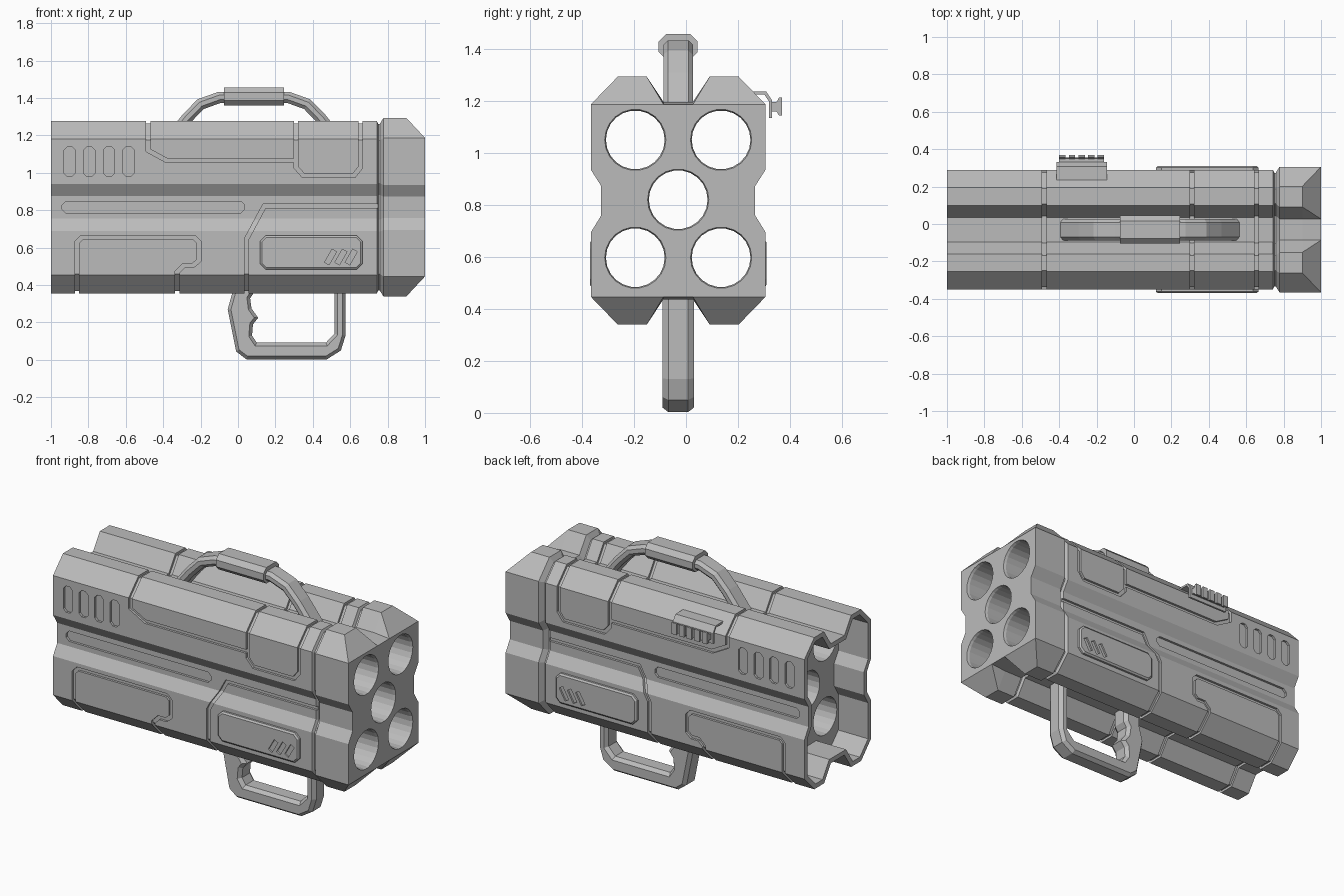
import bpy, bmesh, math
from mathutils import Vector

YC = -0.03  # centre plane of the launcher body

if "Cube" in bpy.data.objects:
    bpy.data.objects.remove(bpy.data.objects["Cube"], do_unlink=True)

grey = bpy.data.materials.new("gun_metal_grey")
grey.use_nodes = True
GREY = (0.5, 0.5, 0.5, 1)
grey.diffuse_color = GREY
grey.node_tree.nodes["Principled BSDF"].inputs["Base Color"].default_value = GREY


def normals(pts, closed):
    """Mitred normals (to the right of the travel direction) at each point."""
    out, n = [], len(pts)
    for i, p in enumerate(pts):
        sides = []
        if closed or i > 0:
            sides.append(Vector(p) - Vector(pts[i - 1]))
        if closed or i < n - 1:
            sides.append(Vector(pts[(i + 1) % n]) - Vector(p))
        ns = [Vector((s.y, -s.x)).normalized() for s in sides]
        a, b = ns[0], ns[-1]
        out.append((a + b) / (1 + a.dot(b)))
    return out


def offset(pts, o):
    """Grow (o > 0) or shrink a closed outline."""
    area = sum(pts[i - 1][0] * p[1] - p[0] * pts[i - 1][1] for i, p in enumerate(pts))
    o = o if area > 0 else -o
    return [tuple(Vector(p) + n * o) for p, n in zip(pts, normals(pts, True))]


def loft(name, rings):
    bm = bmesh.new()
    vs = [[bm.verts.new(p) for p in r] for r in rings]
    n = len(vs[0])
    for a, b in zip(vs, vs[1:]):
        for i in range(n):
            j = (i + 1) % n
            bm.faces.new((a[i], a[j], b[j], b[i]))
    bm.faces.new(vs[0])
    bm.faces.new(vs[-1])
    bmesh.ops.remove_doubles(bm, verts=bm.verts, dist=1e-5)
    bmesh.ops.recalc_face_normals(bm, faces=bm.faces)
    me = bpy.data.meshes.new(name)
    bm.to_mesh(me)
    bm.free()
    me.materials.append(grey)
    ob = bpy.data.objects.new(name, me)
    bpy.context.collection.objects.link(ob)
    return ob


def along_x(name, stations):
    """Loft (x, outline in side/height) stations."""
    return loft(name, [[(x, YC + d, z) for d, z in o] for x, o in stations])


def along_y(name, stations):
    """Loft (side distance, outline in x/z) stations."""
    return loft(name, [[(x, YC + d, z) for x, z in o] for d, o in stations])


def cut(ob, cutter, keep=False):
    m = ob.modifiers.new("cut", "BOOLEAN")
    m.operation, m.solver, m.object = "DIFFERENCE", "EXACT", cutter
    with bpy.context.temp_override(object=ob, active_object=ob):
        bpy.ops.object.modifier_apply(modifier=m.name)
    if not keep:
        bpy.data.objects.remove(cutter, do_unlink=True)


def ribbon(path, w):
    ns = normals(path, False)
    left = [tuple(Vector(p) + n * w) for p, n in zip(path, ns)]
    return left + [tuple(Vector(p) - n * w) for p, n in zip(path, ns)][::-1]


def chamfered(x0, x1, z0, z1, c):
    return [(x0 + c, z0), (x1 - c, z0), (x1, z0 + c), (x1, z1 - c),
            (x1 - c, z1), (x0 + c, z1), (x0, z1 - c), (x0, z0 + c)]


def mirrored(half):
    return half + [(-d, z) for d, z in reversed(half)]


# Body: one loft, with the neck groove and the thicker muzzle block
half = [(.065, 1.18), (.13, 1.278), (.225, 1.278), (.32, 1.18), (.32, .94), (.28, .877),
        (.28, .755), (.32, .69), (.32, .453), (.225, .355), (.13, .355), (.065, .453)]
profile = mirrored(half)
muzzle = offset(profile, .016)
front_half = muzzle[:12]
for ridge, corner in ((1, 0), (2, 3), (9, 8), (10, 11)):
    front_half[ridge] = front_half[corner]
top, bottom = front_half[3][1], front_half[8][1]
for i in (0, 1):
    front_half[i] = (front_half[i][0], top)
for i in (10, 11):
    front_half[i] = (front_half[i][0], bottom)
neck = offset(profile, -.016)
body = along_x("launcher_body", [
    (-1, profile), (.742, profile), (.75, neck), (.758, neck),
    (.778, muzzle), (.9, muzzle), (1, mirrored(front_half))])

# Open rear and the five barrels
cut(body, along_x("rear_recess", [(-1.1, offset(profile, -.028)), (-.8, offset(profile, -.028))]))


def circle(d, z, r):
    return [(d + r * math.cos(a), z + r * math.sin(a))
            for a in (math.tau * i / 22 for i in range(22))]


for d, z in ((0, .82), (-.165, 1.05), (.165, 1.05), (-.165, .597), (.165, .597)):
    cut(body, along_x("barrel", [(-.9, circle(d, z, .113)), (.985, circle(d, z, .113)),
                                 (1.01, circle(d, z, .121))]))

# Panel grooves and slots, cut to a constant depth below the skin
core = along_x("groove_floor", [(-1.2, offset(profile, -.014)), (.9, offset(profile, -.014))])
paths = [
    [(-.48, 1.4), (-.48, 1.12), (-.38, 1.065), (.31, 1.065)],
    [(.31, 1.4), (.31, 1.03), (.35, .985), (.62, .985), (.655, 1.03), (.655, 1.4)],
    [(-.86, .2), (-.86, .63), (-.835, .655), (-.235, .655), (-.21, .63), (-.21, .53),
     (-.24, .505), (-.29, .505), (-.325, .47), (-.325, .2)],
    [(.045, .2), (.045, .645), (.14, .822), (.748, .822)],
]
outlines = [ribbon(p, .011) for p in paths]
outlines += [chamfered(x - .03, x + .03, .98, 1.14, .018) for x in (-.9, -.795, -.69, -.585)]
outlines.append(chamfered(-.94, .035, .785, .848, .02))
for o in outlines:
    cutter = along_y("groove", [(-.6, o), (.6, o)])
    cut(cutter, core, keep=True)
    cut(body, cutter)
bpy.data.objects.remove(core, do_unlink=True)

# Raised side plates with three slanted vents
plate = chamfered(.118, .665, .483, .665, .03)
for side, label in ((-1, "right"), (1, "left")):
    ob = along_y(label + "_side_plate", [(side * .31, plate), (side * .332, plate),
                                         (side * .34, offset(plate, -.01))])
    for x in (.495, .55, .605):
        vent = ribbon([(x - .02, .515), (x + .02, .585)], .014)
        cut(ob, along_y("vent", [(side * .33, vent), (side * .4, vent)]))

# Carry handle swept over the top, with a thicker grip sleeve
path = [(-.37, 1.17), (-.275, 1.29), (-.2, 1.367), (-.1, 1.403),
        (.27, 1.403), (.37, 1.367), (.445, 1.29), (.54, 1.17)]
section = chamfered(-.057, .057, -.03, .03, .018)
loft("carry_handle", [[(p[0] + n.x * t, YC + d, p[1] + n.y * t) for d, t in section]
                      for p, n in zip(path, normals(path, False))])
sleeve = chamfered(-.075, .075, 1.36, 1.457, .028)
along_x("grip_sleeve", [(-.075, sleeve), (.245, sleeve)])

# Lower handle: pistol grip, base bar and front bar in one loop
loop = [(-.03, .47), (-.03, .36), (-.055, .27), (-.01, .045), (.045, .003), (.475, .003),
        (.55, .05), (.575, .13), (.575, .47), (.515, .47), (.515, .14), (.47, .092),
        (.1, .092), (.075, .13), (.08, .19), (.108, .225), (.072, .275), (.065, .33), (.085, .36), (.085, .47)]
slim = offset(loop, -.017)
along_y("lower_handle", [(-.06, slim), (-.038, loop), (.038, loop), (.06, slim)])

# Accessory rail on the left shoulder: bent bracket, waisted rail and teeth
bracket = ribbon([(.255, 1.23), (.335, 1.23), (.355, 1.2), (.355, 1.135)], .006)
along_x("rail_bracket", [(-.415, bracket), (-.145, bracket)])
rail = [(.35, 1.205), (.35, 1.15), (.362, 1.16), (.38, 1.16), (.386, 1.15),
        (.386, 1.205), (.38, 1.195), (.362, 1.195)]
along_x("accessory_rail", [(-.4, rail), (-.16, rail)])
tooth = [(.378, 1.16), (.388, 1.143), (.4, 1.143), (.4, 1.213), (.388, 1.213), (.378, 1.195)]
for i in range(5):
    x = -.4 + i * .0515
    along_x(f"rail_tooth_{i + 1}", [(x, tooth), (x + .034, tooth)])
